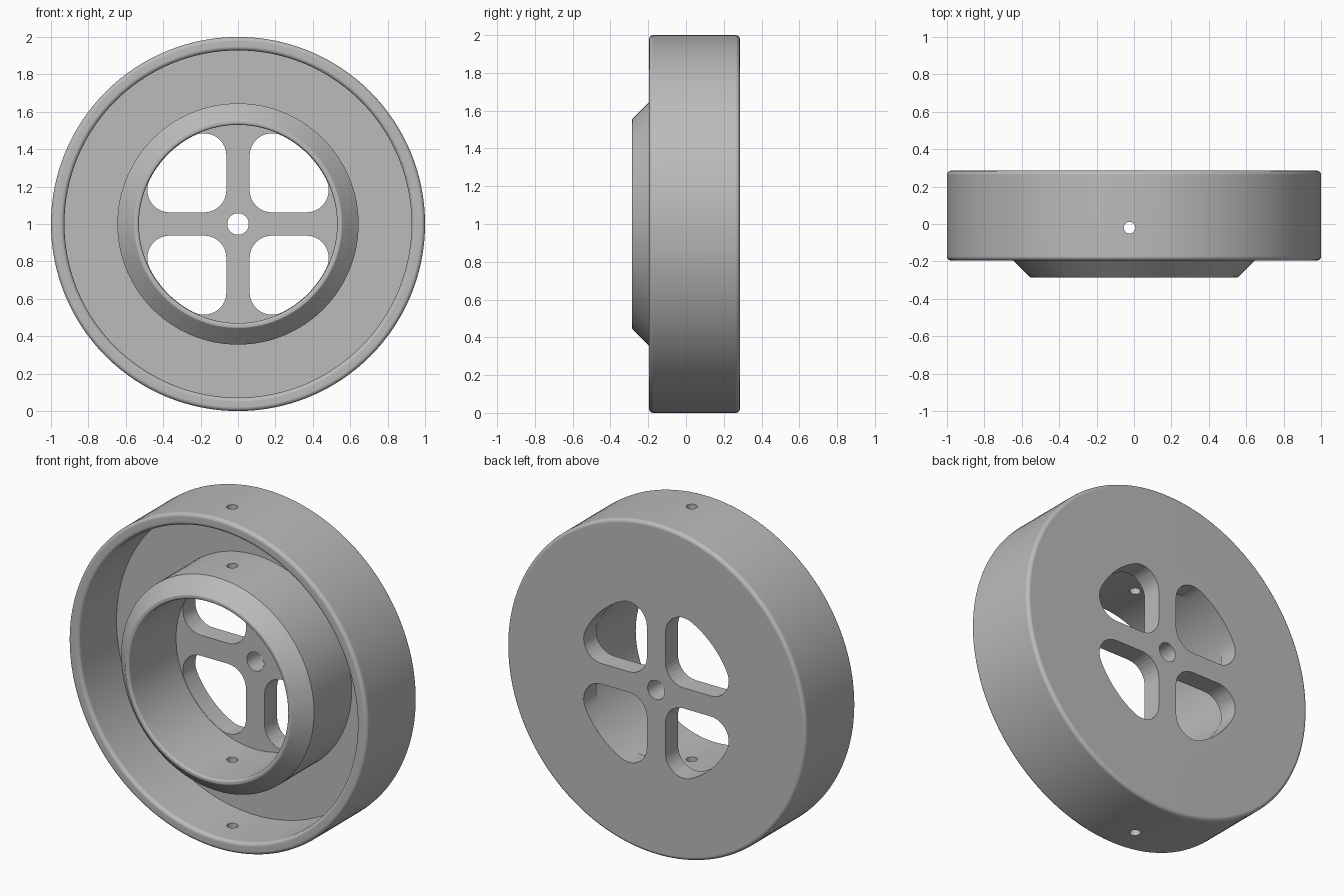
import bpy, bmesh, math
from mathutils import Vector, Matrix

if "Cube" in bpy.data.objects:
    bpy.data.objects.remove(bpy.data.objects["Cube"], do_unlink=True)

# Overall sizes
FRONT, RIM_FRONT, PLATE, BACK = -0.285, -0.195, 0.165, 0.285
BORE, HUB, RIM_IN, RIM_OUT, AXLE = 0.53, 0.645, 0.928, 1.0, 0.057
CENTRE = Vector((0, 0, 1))

grey = bpy.data.materials.new("grey metal")
grey.use_nodes = True
colour = (0.5, 0.5, 0.5, 1)
grey.diffuse_color = colour
grey.node_tree.nodes["Principled BSDF"].inputs["Base Color"].default_value = colour


def rounded(corners, steps=6):
    """Closed outline from (u, v, fillet radius) corners."""
    out = []
    for i, (u, v, r) in enumerate(corners):
        p = Vector((u, v))
        if r == 0:
            out.append(p)
            continue
        a = (Vector(corners[i - 1][:2]) - p).normalized()
        b = (Vector(corners[(i + 1) % len(corners)][:2]) - p).normalized()
        half = a.angle(b) / 2
        mid = p + (a + b).normalized() * r / math.sin(half)
        start = p + a * r / math.tan(half) - mid
        end = p + b * r / math.tan(half) - mid
        sweep = start.angle_signed(end)
        for k in range(steps + 1):
            out.append(mid + Matrix.Rotation(-sweep * k / steps, 2) @ start)
    return out


def make_object(name, bm):
    bmesh.ops.recalc_face_normals(bm, faces=bm.faces)
    mesh = bpy.data.meshes.new(name)
    bm.to_mesh(mesh)
    bm.free()
    mesh.materials.append(grey)
    obj = bpy.data.objects.new(name, mesh)
    bpy.context.collection.objects.link(obj)
    return obj


def lathe(name, outline, steps=128):
    bm = bmesh.new()
    verts = [bm.verts.new((r, y, 1)) for r, y in outline]
    edges = [bm.edges.new((verts[i - 1], verts[i])) for i in range(len(verts))]
    bmesh.ops.spin(bm, geom=verts + edges, cent=CENTRE, axis=(0, 1, 0),
                   angle=math.tau, steps=steps, use_merge=True)
    bmesh.ops.remove_doubles(bm, verts=bm.verts, dist=1e-5)
    return make_object(name, bm)


def prism(name, outline, place, depth):
    """Extrude a flat outline along y or z, placed by a function."""
    bm = bmesh.new()
    face = bm.faces.new([bm.verts.new(place(p)) for p in outline])
    moved = bmesh.ops.extrude_face_region(bm, geom=[face])["geom"]
    bmesh.ops.translate(bm, vec=depth, verts=[g for g in moved if isinstance(g, bmesh.types.BMVert)])
    return make_object(name, bm)


def arc(cx, cy, r, start, end, steps):
    return [Vector((cx + r * math.cos(start + (end - start) * k / steps),
                    cy + r * math.sin(start + (end - start) * k / steps)))
            for k in range(steps + 1)]


# Wheel body: back plate, deep rim and chamfered hub in one turned profile
wheel = lathe("wheel", rounded([
    (AXLE, BACK, 0), (RIM_OUT, BACK, 0.022), (RIM_OUT, RIM_FRONT, 0.022),
    (RIM_IN, RIM_FRONT, 0.022), (RIM_IN, PLATE, 0), (HUB, PLATE, 0),
    (HUB, RIM_FRONT, 0), (HUB - 0.09, FRONT, 0.012), (BORE, FRONT, 0.012),
    (BORE, PLATE, 0), (AXLE, PLATE, 0)]))

# Window outline: quarter sector with rounded corners between the spokes
arc_r, spoke, fillet = BORE - 0.002, 0.062, 0.12
near = spoke + fillet
far = math.sqrt((arc_r - fillet) ** 2 - near ** 2)
tilt = math.atan2(near, far)
quarter = math.pi / 2
window = (arc(near, near, fillet, math.pi, 3 * quarter, 8)
          + arc(far, near, fillet, -quarter, tilt, 10)
          + arc(0, 0, arc_r, tilt, quarter - tilt, 16)[1:-1]
          + arc(near, far, fillet, quarter - tilt, math.pi, 10))

cutters = []
for i in range(4):
    turn = Matrix.Rotation(i * quarter, 2)
    cutters.append(prism("window_cutter", [turn @ p for p in window],
                         lambda p: (p.x, PLATE - 0.05, 1 + p.y), (0, 0.3, 0)))

# Pin hole running straight through rim and hub from top to bottom
pin = arc(-0.024, -0.02, 0.031, 0, math.tau, 32)[:-1]
cutters.append(prism("pin_cutter", pin, lambda p: (p.x, p.y, -0.2), (0, 0, 2.4)))

bpy.ops.object.select_all(action="DESELECT")
bpy.context.view_layer.objects.active = wheel
wheel.select_set(True)
for cutter in cutters:
    cutter.hide_render = True
    mod = wheel.modifiers.new("cut", "BOOLEAN")
    mod.operation, mod.solver, mod.object = "DIFFERENCE", "EXACT", cutter
    bpy.ops.object.modifier_apply(modifier=mod.name)
    bpy.data.objects.remove(cutter, do_unlink=True)

# Smooth curved walls, crisp edges, flat plates
bpy.ops.object.shade_smooth_by_angle(angle=math.radians(30))
weighted = wheel.modifiers.new("flat plates", "WEIGHTED_NORMAL")
weighted.keep_sharp = True
